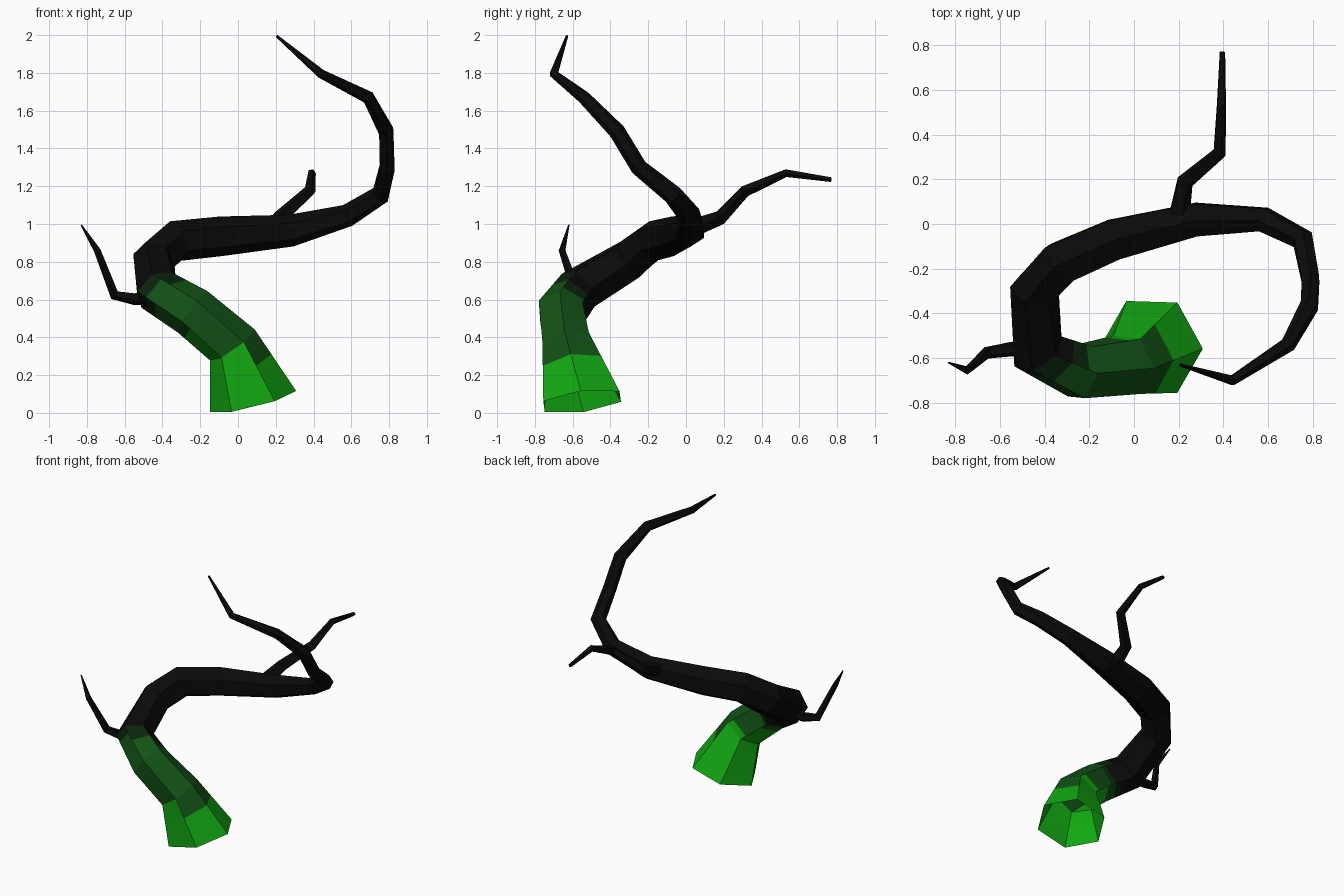
import bpy, bmesh, math
from mathutils import Vector

cube = bpy.data.objects.get("Cube")
if cube:
    bpy.data.objects.remove(cube, do_unlink=True)


def material(name, colour):
    mat = bpy.data.materials.new(name)
    mat.use_nodes = True
    mat.diffuse_color = (*colour, 1)
    mat.node_tree.nodes["Principled BSDF"].inputs["Base Color"].default_value = (*colour, 1)
    return mat


BLACK, DEEP, DARK, BRIGHT = range(4)
palette = [
    material("black bark", (.003, .003, .003)),
    material("deep green moss", (.003, .017, .004)),
    material("dark green moss", (.006, .085, .008)),
    material("bright green moss", (.006, .4, .006)),
]


def bark_rule(t, out):
    return BLACK


def moss_rule(t, out):
    """Moss fades to bark along the trunk, sooner on the upper side."""
    if t < 1.15 - .75 * out.dot(Vector((.7, -.2, .6))):
        return BRIGHT
    edge = 2.75 - .5 * out.y
    if t < edge - .35:
        return DARK
    return DEEP if t < edge else BLACK


def tube(name, path, sides, rule, cuts=1, first_normal=None):
    """Faceted tapering tube through (x, y, z, radius) points, open at its root."""
    centres = [Vector(p[:3]) for p in path]
    last = len(path) - 1
    rings, side = [], Vector((1, 0, 0))
    for i, c in enumerate(centres):
        tangent = Vector()
        if i > 0:
            tangent += (c - centres[i - 1]).normalized()
        if i < last:
            tangent += (centres[i + 1] - c).normalized()
        if i == 0 and first_normal:
            tangent = Vector(first_normal)
        tangent.normalize()
        # carry the ring orientation along without twist
        side = (side - tangent * side.dot(tangent)).normalized()
        other = tangent.cross(side)
        angles = [math.tau * k / sides for k in range(sides)]
        rings.append([c + (side * math.cos(a) + other * math.sin(a)) * path[i][3]
                      for a in angles])

    bm = bmesh.new()
    steps = last * cuts
    loops = []
    for s in range(steps + 1):
        i = min(s // cuts, last - 1)
        f = s / cuts - i
        loops.append([bm.verts.new(a.lerp(b, f)) for a, b in zip(rings[i], rings[i + 1])])
    for s in range(steps):
        t = (s + .5) / cuts
        i = int(t)
        middle = centres[i].lerp(centres[i + 1], t - i)
        for k in range(sides):
            n = (k + 1) % sides
            face = bm.faces.new((loops[s][k], loops[s][n], loops[s + 1][n], loops[s + 1][k]))
            out = (face.calc_center_median() - middle).normalized()
            face.material_index = rule(t, out)
    bm.faces.new(loops[-1]).material_index = BLACK

    mesh = bpy.data.meshes.new(name)
    bm.to_mesh(mesh)
    bm.free()
    for mat in palette:
        mesh.materials.append(mat)
    obj = bpy.data.objects.new(name, mesh)
    bpy.context.collection.objects.link(obj)
    return obj


# Curling trunk, from the mossy foot to the thin tip
tube("trunk", [
    (.08, -.55, .06, .235),
    (-.03, -.63, .36, .145),
    (-.24, -.66, .535, .135),
    (-.43, -.57, .65, .125),
    (-.445, -.3, .81, .115),
    (-.33, -.175, .91, .11),
    (-.09, -.07, .935, .105),
    (.28, .02, .965, .085),
    (.58, .02, 1.045, .06),
    (.755, -.07, 1.155, .052),
    (.79, -.25, 1.3, .045),
    (.785, -.365, 1.49, .044),
    (.69, -.54, 1.67, .035),
    (.44, -.7, 1.795, .024),
    (.205, -.63, 1.995, .007),
], 6, moss_rule, cuts=5, first_normal=(-.25, -.13, 1))

# Branch reaching backwards
tube("back_branch", [
    (.2, .04, .98, .05),
    (.225, .185, 1.035, .04),
    (.38, .315, 1.175, .032),
    (.39, .53, 1.27, .022),
    (.395, .77, 1.235, .013),
], 5, bark_rule)

# Thin twig on the right bend
tube("side_twig", [
    (-.45, -.56, .62, .045),
    (-.55, -.56, .605, .034),
    (-.655, -.575, .625, .028),
    (-.745, -.655, .86, .019),
    (-.83, -.62, .995, .004),
], 5, bark_rule)
